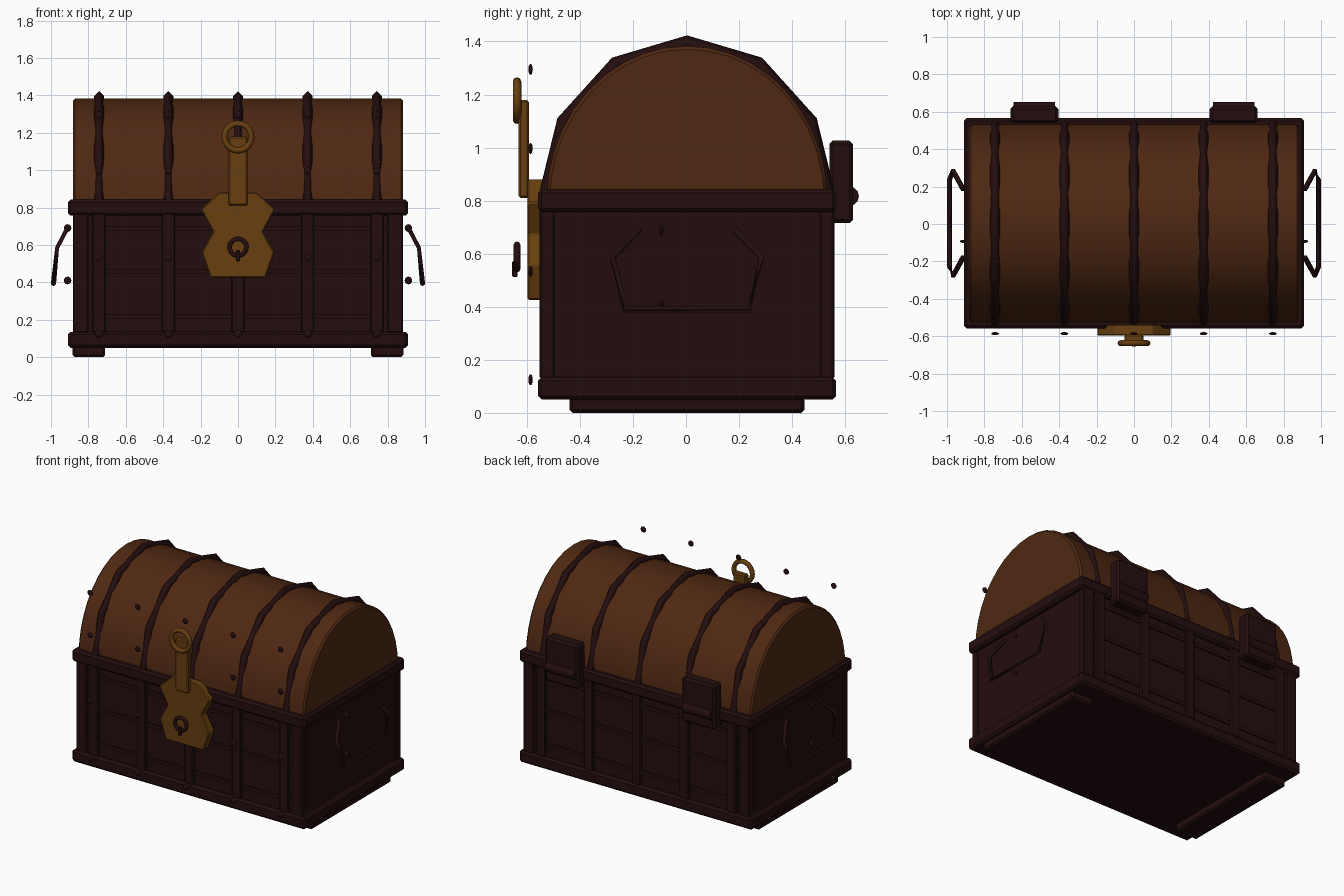
import bpy, bmesh, math
from mathutils import Matrix

if "Cube" in bpy.data.objects:
    bpy.data.objects.remove(bpy.data.objects["Cube"])

YC = 0.004  # chest body sits slightly behind the origin


def material(name, rgb):
    m = bpy.data.materials.new(name)
    m.diffuse_color = (*rgb, 1)
    m.use_nodes = True
    m.node_tree.nodes["Principled BSDF"].inputs["Base Color"].default_value = m.diffuse_color
    return m


DARK = material("dark_red_wood", (0.0175, 0.0042, 0.0045))
BROWN = material("brown_lid_wood", (0.078, 0.021, 0.006))
GOLD = material("old_brass", (0.14, 0.05, 0.005))


def add_mesh(name, bm, mat, bevel=0.0, smooth=None):
    bmesh.ops.recalc_face_normals(bm, faces=bm.faces[:])
    me = bpy.data.meshes.new(name)
    bm.to_mesh(me)
    bm.free()
    me.materials.append(mat)
    ob = bpy.data.objects.new(name, me)
    bpy.context.collection.objects.link(ob)
    if bevel:
        mod = ob.modifiers.new("bevel", 'BEVEL')
        mod.width = bevel
        mod.segments = 1
        mod.limit_method = 'ANGLE'
    if smooth:
        bpy.ops.object.select_all(action='DESELECT')
        ob.select_set(True)
        bpy.context.view_layer.objects.active = ob
        bpy.ops.object.shade_smooth_by_angle(angle=math.radians(smooth))
    return ob


def box(name, x, y, z, mat, bevel=0.0):
    """Box from (min, max) ranges."""
    bm = bmesh.new()
    bmesh.ops.create_cube(bm, size=1)
    for v in bm.verts:
        v.co = [(r[0] + r[1]) / 2 + c * (r[1] - r[0]) for c, r in zip(v.co, (x, y, z))]
    return add_mesh(name, bm, mat, bevel)


def extrude(name, pts, vec, mat, bevel=0.0, smooth=None):
    """Closed outline pushed along a vector."""
    bm = bmesh.new()
    f = bm.faces.new([bm.verts.new(p) for p in pts])
    r = bmesh.ops.extrude_face_region(bm, geom=[f])
    bmesh.ops.translate(bm, vec=vec, verts=[g for g in r["geom"] if isinstance(g, bmesh.types.BMVert)])
    return add_mesh(name, bm, mat, bevel, smooth)


def tube(name, pts, radius, mat):
    """Four-sided bar along a path."""
    cu = bpy.data.curves.new(name, 'CURVE')
    cu.dimensions = '3D'
    cu.twist_mode = 'Z_UP'
    cu.bevel_depth = radius
    cu.bevel_resolution = 0
    cu.use_fill_caps = True
    sp = cu.splines.new('POLY')
    sp.points.add(len(pts) - 1)
    for p, co in zip(sp.points, pts):
        p.co = (*co, 1)
    cu.materials.append(mat)
    ob = bpy.data.objects.new(name, cu)
    bpy.context.collection.objects.link(ob)
    bpy.ops.object.select_all(action='DESELECT')
    ob.select_set(True)
    bpy.context.view_layer.objects.active = ob
    bpy.ops.object.convert(target='MESH')


def ring(name, centre, major, minor, mat):
    bpy.ops.mesh.primitive_torus_add(location=centre, rotation=(math.pi / 2, 0, 0), major_radius=major,
                                     minor_radius=minor, major_segments=20, minor_segments=8)
    ob = bpy.context.object
    ob.name = name
    ob.data.materials.append(mat)
    bpy.ops.object.shade_smooth()


def rivet(name, x, y, z):
    bm = bmesh.new()
    bmesh.ops.create_uvsphere(bm, u_segments=10, v_segments=6, radius=0.021,
                              matrix=Matrix.Translation((x, y, z)) @ Matrix.Diagonal((1, 0.4, 1, 1)))
    add_mesh(name, bm, DARK, smooth=60)


# Body, trims and runners
box("body", (-0.875, 0.875), (YC - 0.535, YC + 0.535), (0.05, 0.82), DARK, 0.008)
box("bottom_trim", (-0.91, 0.91), (YC - 0.562, YC + 0.562), (0.05, 0.135), DARK, 0.014)
box("top_trim", (-0.91, 0.91), (YC - 0.562, YC + 0.562), (0.757, 0.842), DARK, 0.014)
for s in (-1, 1):
    box("runner", sorted((s * 0.71, s * 0.885)), (-0.44, 0.446), (0, 0.06), DARK, 0.012)

# Domed lid
arc = [(-0.883, YC + 0.53 * math.cos(math.pi * i / 20), 0.80 + 0.583 * math.sin(math.pi * i / 20))
       for i in range(21)]
extrude("lid", arc, (1.766, 0, 0), BROWN, 0.012, 35)

# Lid straps, vertical battens and rivets
for x in (-0.743, -0.372, 0, 0.372, 0.743):
    tube("lid_strap", [(x, YC + 0.537 * math.cos(math.pi * i / 6), 0.80 + 0.596 * math.sin(math.pi * i / 6))
                       for i in range(7)], 0.027, DARK)
    for s in (-1, 1):
        box("batten", (x - 0.035, x + 0.035), sorted((YC + s * 0.52, YC + s * 0.556)), (0.13, 0.77), DARK, 0.006)
    for z in (0.125, 0.533, 0.997, 1.295):
        rivet("front_rivet", x, -0.586, z)

# Corner posts and horizontal plank strips on front and back
for s in (-1, 1):
    for t in (-1, 1):
        box("corner_post", sorted((t * 0.80, t * 0.882)), sorted((YC + s * 0.5, YC + s * 0.553)),
            (0.13, 0.77), DARK, 0.006)
    for z in (0.22, 0.46, 0.69):
        box("plank_strip", (-0.82, 0.82), sorted((YC + s * 0.52, YC + s * 0.545)), (z - 0.012, z + 0.012), DARK)

# Lock plate, hasp, ring and keyhole
half = [(0.10, 0.88), (0.198, 0.79), (0.133, 0.67), (0.194, 0.56), (0.147, 0.425)]
outline = half + [(-x, z) for x, z in reversed(half)]
extrude("lock_plate", [(x, -0.597, z) for x, z in outline], (0, 0.06, 0), GOLD, 0.006)
box("hasp", (-0.05, 0.05), (-0.631, -0.592), (0.81, 1.18), GOLD, 0.008)
ring("hasp_ring", (0, -0.637, 1.177), 0.072, 0.016, GOLD)
ring("keyhole_ring", (0, -0.637, 0.588), 0.045, 0.013, DARK)
box("keyhole_slot", (-0.012, 0.012), (-0.655, -0.635), (0.512, 0.572), DARK, 0.004)

# Side handles with rivets
for s in (-1, 1):
    side = [(0.912, 0.18, 0.69), (0.967, 0.28, 0.585), (0.987, 0.232, 0.39)]
    path = side + [(x, -y, z) for x, y, z in reversed(side)]
    tube("side_handle", [(s * x, YC + y, z) for x, y, z in path], 0.014, DARK)
    for z in (0.41, 0.69):
        rivet("side_rivet", s * 0.911, -0.093, z)

# Back hinges
for x in (-0.533, 0.533):
    box("hinge_plate", (x - 0.128, x + 0.128), (0.54, 0.63), (0.715, 1.027), DARK, 0.014)
    pin = [(x - 0.11, 0.615 + 0.037 * math.cos(math.tau * i / 12), 0.817 + 0.037 * math.sin(math.tau * i / 12))
           for i in range(12)]
    extrude("hinge_pin", pin, (0.22, 0, 0), DARK, 0, 40)
